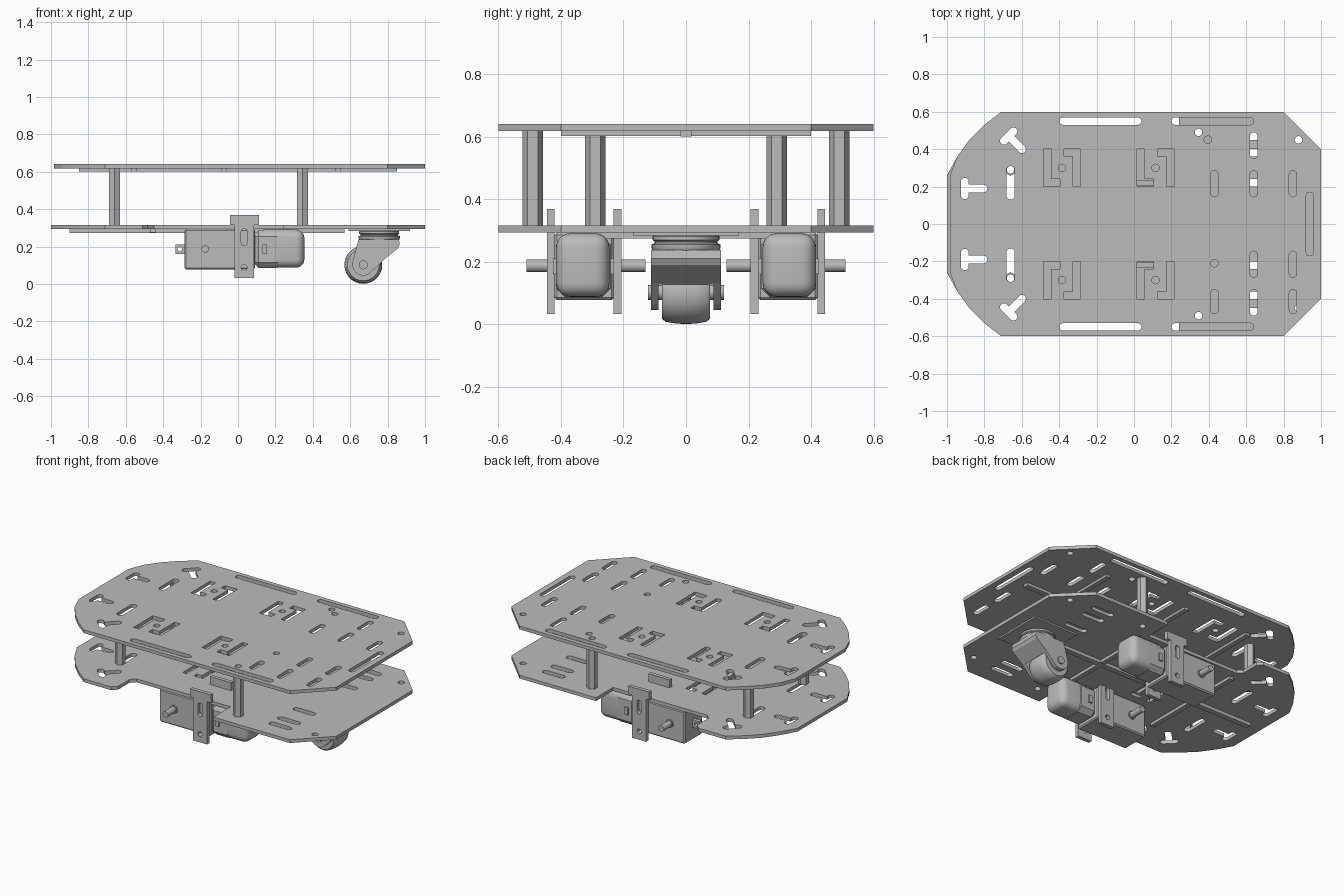
import bpy, bmesh
from math import pi, sin, cos, radians
from mathutils import Matrix

if "Cube" in bpy.data.objects:
    bpy.data.objects.remove(bpy.data.objects["Cube"], do_unlink=True)

GREY = bpy.data.materials.new("plain grey")
GREY.use_nodes = True
GREY.diffuse_color = (0.5, 0.5, 0.5, 1)
GREY.node_tree.nodes["Principled BSDF"].inputs["Base Color"].default_value = (0.5, 0.5, 0.5, 1)


def add(name, mesh):
    ob = bpy.data.objects.new(name, mesh)
    bpy.context.collection.objects.link(ob)
    mesh.materials.clear()
    mesh.materials.append(GREY)
    return ob


def smooth(ob):
    bpy.ops.object.select_all(action='DESELECT')
    ob.select_set(True)
    bpy.context.view_layer.objects.active = ob
    bpy.ops.object.shade_smooth_by_angle(angle=radians(35))


def box(name, x, y, z, bevel=0, segments=1):
    bm = bmesh.new()
    bmesh.ops.create_cube(bm, size=1)
    for v in bm.verts:
        for i, (a, b) in enumerate((x, y, z)):
            v.co[i] = (a + b) / 2 + v.co[i] * (b - a)
    if bevel:
        bmesh.ops.bevel(bm, geom=bm.edges[:], offset=bevel, segments=segments,
                        profile=0.5, affect='EDGES')
    me = bpy.data.meshes.new(name)
    bm.to_mesh(me)
    bm.free()
    ob = add(name, me)
    if segments > 1:
        smooth(ob)
    return ob


def sheet(name, loops, lo, hi, upright=False):
    """Outline with holes, extruded along z, or along y when upright."""
    cu = bpy.data.curves.new(name, 'CURVE')
    cu.dimensions, cu.fill_mode, cu.extrude = '2D', 'BOTH', (hi - lo) / 2
    for pts in loops:
        sp = cu.splines.new('POLY')
        sp.points.add(len(pts) - 1)
        for p, (x, y) in zip(sp.points, pts):
            p.co = (x, y, 0, 1)
        sp.use_cyclic_u = True
    tmp = bpy.data.objects.new(name, cu)
    bpy.context.collection.objects.link(tmp)
    bpy.context.view_layer.update()
    dg = bpy.context.evaluated_depsgraph_get()
    me = bpy.data.meshes.new_from_object(tmp.evaluated_get(dg))
    bpy.data.objects.remove(tmp)
    mid = (lo + hi) / 2
    if upright:
        me.transform(Matrix.Translation((0, mid, 0)) @ Matrix.Rotation(pi / 2, 4, 'X'))
    else:
        me.transform(Matrix.Translation((0, 0, mid)))
    bm = bmesh.new()
    bm.from_mesh(me)
    bmesh.ops.remove_doubles(bm, verts=bm.verts, dist=0.0001)
    bmesh.ops.recalc_face_normals(bm, faces=bm.faces)
    for f in bm.faces:
        f.smooth = False
        f.material_index = 0
    bm.to_mesh(me)
    bm.free()
    return add(name, me)


def lathe(name, profile, centre, along_y=False):
    bm = bmesh.new()
    vs = [bm.verts.new((r, 0, h)) for r, h in profile]
    es = [bm.edges.new(p) for p in zip(vs, vs[1:])]
    bmesh.ops.spin(bm, geom=vs + es, axis=(0, 0, 1), cent=(0, 0, 0),
                   angle=2 * pi, steps=40, use_merge=True)
    bmesh.ops.remove_doubles(bm, verts=bm.verts, dist=0.0001)
    bmesh.ops.recalc_face_normals(bm, faces=bm.faces)
    me = bpy.data.meshes.new(name)
    bm.to_mesh(me)
    bm.free()
    turn = Matrix.Rotation(pi / 2 if along_y else 0, 4, 'X')
    me.transform(Matrix.Translation(centre) @ turn)
    ob = add(name, me)
    smooth(ob)
    return ob


def arc(x, y, r, a, b, n=8):
    return [(x + r * cos(radians(a + (b - a) * i / n)),
             y + r * sin(radians(a + (b - a) * i / n))) for i in range(n + 1)]


def circle(x, y, r=0.02, n=20, start=0):
    return arc(x, y, r, start, start + 360, n)[:-1]


def slot(x0, x1, y, r=0.02):
    return arc(x1 - r, y, r, -90, 90) + arc(x0 + r, y, r, 90, 270)


def slot_y(x, y0, y1, r=0.02):
    return [(x - q, p) for p, q in slot(y0, y1, 0, r)]


def tee(x, y, angle, stem=0.1, half=0.036, r=0.021):
    pts = arc(stem, 0, r, -90, 90) + [(r, r)] + arc(0, half, r, 0, 180)
    pts += arc(0, -half, r, 180, 360) + [(r, -r)]
    c, s = cos(radians(angle)), sin(radians(angle))
    return [(x + c * u - s * v, y + s * u + c * v) for u, v in pts]


def hook_pair(x, y, k=1):
    """Two facing L-shaped openings."""
    ell = [(-0.1, 0.1), (-0.1, -0.1), (-0.01, -0.1), (-0.01, -0.06),
           (-0.06, -0.06), (-0.06, 0.1)]
    return [[(x + s * k * u, y + s * k * v) for u, v in ell] for s in (1, -1)]


def mirror(loops):
    return loops + [[(x, -y) for x, y in loop] for loop in loops]


def outline(left, notch):
    half = [(left, 0.26), (-0.945, 0.36), (-0.88, 0.45), (-0.8, 0.53), (-0.71, 0.6)]
    if notch:
        half += [(-0.51, 0.6), (-0.48, 0.57), (-0.48, 0.45), (-0.45, 0.42),
                 (0.24, 0.42), (0.24, 0.6)]
    half += [(0.8, 0.6), (1, 0.4)]
    return half + [(x, -y) for x, y in reversed(half)]


# Decks
shared = [slot_y(-0.66, 0.13, 0.31, 0.022), tee(-0.67, 0.47, -45),
          tee(-0.905, 0.19, 0), circle(0.345, 0.49)]
upper = shared + [slot(-0.4, 0.04, 0.55), slot(0.2, 0.64, 0.55),
                  circle(-0.385, 0.3), circle(0.115, 0.3),
                  slot_y(0.64, 0.35, 0.49), slot_y(0.64, 0.145, 0.285),
                  slot_y(0.85, 0.145, 0.285)]
upper += hook_pair(-0.385, 0.3) + hook_pair(0.115, 0.3)
single = [slot_y(0.94, -0.17, 0.17), slot_y(0.43, 0.145, 0.285),
          slot_y(0.43, -0.48, -0.35), circle(0.43, -0.21), circle(0.395, 0.45),
          circle(0.88, 0.45), slot_y(0.85, -0.48, -0.35)]
sheet("upper_deck", [outline(-0.985, False)] + mirror(upper) + single, 0.618, 0.64)
lower = shared + [slot(0.56, 0.72, 0.22), slot(0.56, 0.72, 0.38),
                  slot(0.56, 0.72, 0.47), circle(0.88, 0.45)]
lower += hook_pair(-0.2, 0.11, 0.75)
sheet("lower_deck", [outline(-1, True)] + mirror(lower), 0.293, 0.315)

# Stiffening ribs under the decks
box("upper_long_rib", (-0.85, 0.85), (-0.018, 0.018), (0.6, 0.618))
for x in (-0.555, -0.075, 0.535):
    box("upper_cross_rib", (x - 0.016, x + 0.016), (-0.4, 0.4), (0.602, 0.618))
box("lower_long_rib", (-0.9, 0.57), (-0.018, 0.018), (0.272, 0.293))
for x in (-0.455, 0.26):
    box("lower_cross_rib", (x - 0.016, x + 0.016), (-0.37, 0.37), (0.274, 0.293))

for s in (1, -1):
    side = "left" if s > 0 else "right"

    def span(a, b):
        return tuple(sorted((s * a, s * b)))

    # Hollow hexagonal standoffs
    for x, y in ((-0.66, 0.29), (0.345, 0.49)):
        sheet(side + "_standoff", [circle(x, s * y, 0.033, 6, 90), circle(x, s * y)],
              0.315, 0.618)

    # Gear motor
    box(side + "_gearbox", (-0.285, 0.09), span(0.23, 0.42), (0.077, 0.293), 0.008)
    box(side + "_motor_mount", (0.08, 0.24), span(0.24, 0.415), (0.085, 0.285), 0.03)
    box(side + "_motor", (0.1, 0.355), span(0.245, 0.415), (0.087, 0.291), 0.045, 5)
    box(side + "_motor_clip", (0.13, 0.155), span(0.232, 0.425), (0.16, 0.21))
    tab = [(-0.335, 0.16), (-0.28, 0.16), (-0.28, 0.21), (-0.335, 0.21)]
    sheet(side + "_gearbox_tab", [tab, circle(-0.312, 0.185, 0.012)],
          *span(0.315, 0.34), True)
    lathe(side + "_wheel_shaft", [(0, -0.19), (0.02, -0.19), (0.02, 0.19), (0, 0.19)],
          (-0.175, s * 0.32, 0.187), True)
    lathe(side + "_shaft_collar", [(0, -0.102), (0.027, -0.102), (0.027, 0.102), (0, 0.102)],
          (-0.175, s * 0.325, 0.187), True)

    # Pair of motor brackets
    plate = [(-0.018, 0.033), (0.085, 0.033), (0.085, 0.315), (0.112, 0.315),
             (0.112, 0.368), (-0.042, 0.368), (-0.042, 0.315), (-0.018, 0.315)]
    for y in (0.207, 0.42):
        sheet(side + "_motor_bracket",
              [plate, slot_y(0.033, 0.205, 0.295, 0.016), circle(0.033, 0.087, 0.016)],
              *span(y, y + 0.025), True)

# Caster
box("caster_plate", (0.59, 0.92), (-0.17, 0.17), (0.283, 0.293))
lathe("caster_swivel", [(0, 0), (0.105, 0), (0.11, 0.008), (0.11, 0.02), (0.1, 0.024),
                        (0.1, 0.03), (0.107, 0.034), (0.107, 0.046), (0.095, 0.052),
                        (0, 0.052)], (0.755, 0, 0.235))
fork_side = arc(0.67, 0.105, 0.06, 170, 315) + [(0.78, 0.13), (0.855, 0.19),
                                               (0.865, 0.21), (0.86, 0.238), (0.645, 0.238)]
fork = sheet("caster_fork", [fork_side], -0.112, 0.112, True)
gap = lathe("wheel_gap_cutter", [(0, -0.088), (0.11, -0.088), (0.11, 0.088), (0, 0.088)],
            (0.67, 0, 0.103), True)
gap.hide_render = True
gap.hide_set(True)
cut = fork.modifiers.new("wheel_gap", 'BOOLEAN')
cut.object, cut.operation, cut.solver = gap, 'DIFFERENCE', 'EXACT'
lathe("caster_wheel", [(0, -0.066), (0.05, -0.066), (0.053, -0.076), (0.085, -0.076),
                       (0.094, -0.066), (0.1, -0.03), (0.101, 0), (0.1, 0.03),
                       (0.094, 0.066), (0.085, 0.076), (0.053, 0.076), (0.05, 0.066),
                       (0, 0.066)], (0.67, 0, 0.102), True)
lathe("caster_axle", [(0, -0.122), (0.024, -0.122), (0.024, 0.122), (0, 0.122)],
      (0.67, 0, 0.102), True)
